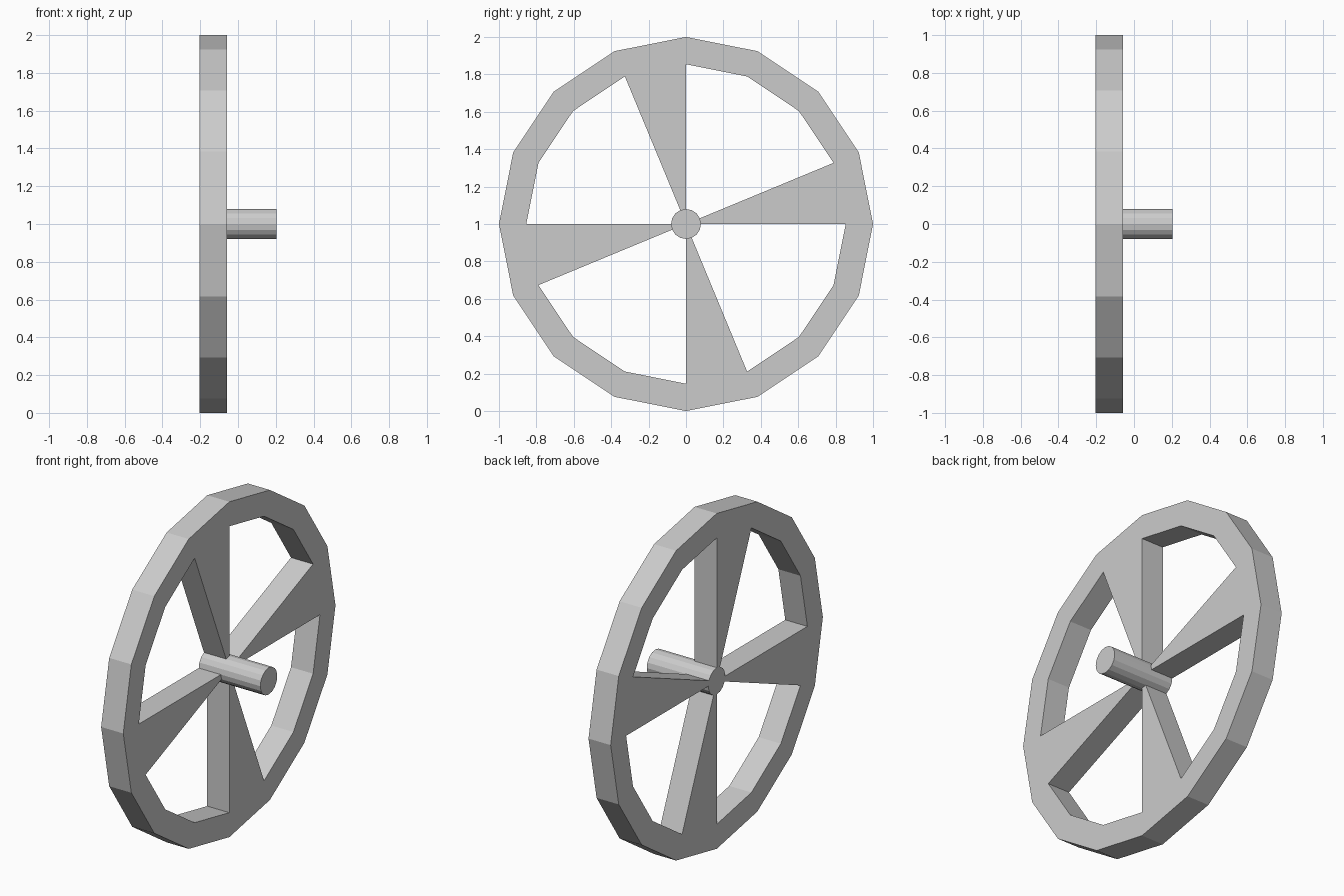
import bpy, bmesh
from math import cos, sin, pi

if "Cube" in bpy.data.objects:
    bpy.data.objects.remove(bpy.data.objects["Cube"])

SIDES = 16
R_OUT, R_IN, R_HUB = 1.0, 0.854, 0.08
X_BACK, X_FACE, X_END = -0.203, -0.057, 0.203
CENTRE_Z = 1.0


def point(x, r, i):
    a = 2 * pi * (i % SIDES) / SIDES
    return (x, r * cos(a), CENTRE_Z + r * sin(a))


def finish(bm, name):
    bmesh.ops.remove_doubles(bm, verts=bm.verts, dist=1e-5)
    bmesh.ops.recalc_face_normals(bm, faces=bm.faces)
    mesh = bpy.data.meshes.new(name)
    bm.to_mesh(mesh)
    bm.free()
    obj = bpy.data.objects.new(name, mesh)
    bpy.context.collection.objects.link(obj)
    return obj


def face(bm, *pts):
    bm.faces.new([bm.verts.new(p) for p in pts])


# Rim and four wedge spokes: every fourth segment continues inward to the hub
bm = bmesh.new()


def wall(r0, i0, r1, i1):
    face(bm, point(X_BACK, r0, i0), point(X_BACK, r1, i1),
         point(X_FACE, r1, i1), point(X_FACE, r0, i0))


for i in range(SIDES):
    j = i + 1
    is_spoke = i % 4 == 0
    bands = [(R_IN, R_OUT)] + ([(R_HUB, R_IN)] if is_spoke else [])
    for r0, r1 in bands:
        for x in (X_BACK, X_FACE):
            face(bm, point(x, r0, i), point(x, r1, i), point(x, r1, j), point(x, r0, j))
    wall(R_OUT, i, R_OUT, j)
    if is_spoke:
        wall(R_HUB, i, R_IN, i)
        wall(R_HUB, j, R_IN, j)
    else:
        wall(R_IN, i, R_IN, j)
finish(bm, "wheel_rim_and_spokes")

# Hub axle: capped cylinder sticking out of the front face of the wheel
bm = bmesh.new()
for x in (X_BACK, X_END):
    face(bm, *[point(x, R_HUB, i) for i in range(SIDES)])
for i in range(SIDES):
    face(bm, point(X_BACK, R_HUB, i), point(X_BACK, R_HUB, i + 1),
         point(X_END, R_HUB, i + 1), point(X_END, R_HUB, i))
finish(bm, "hub_axle")
